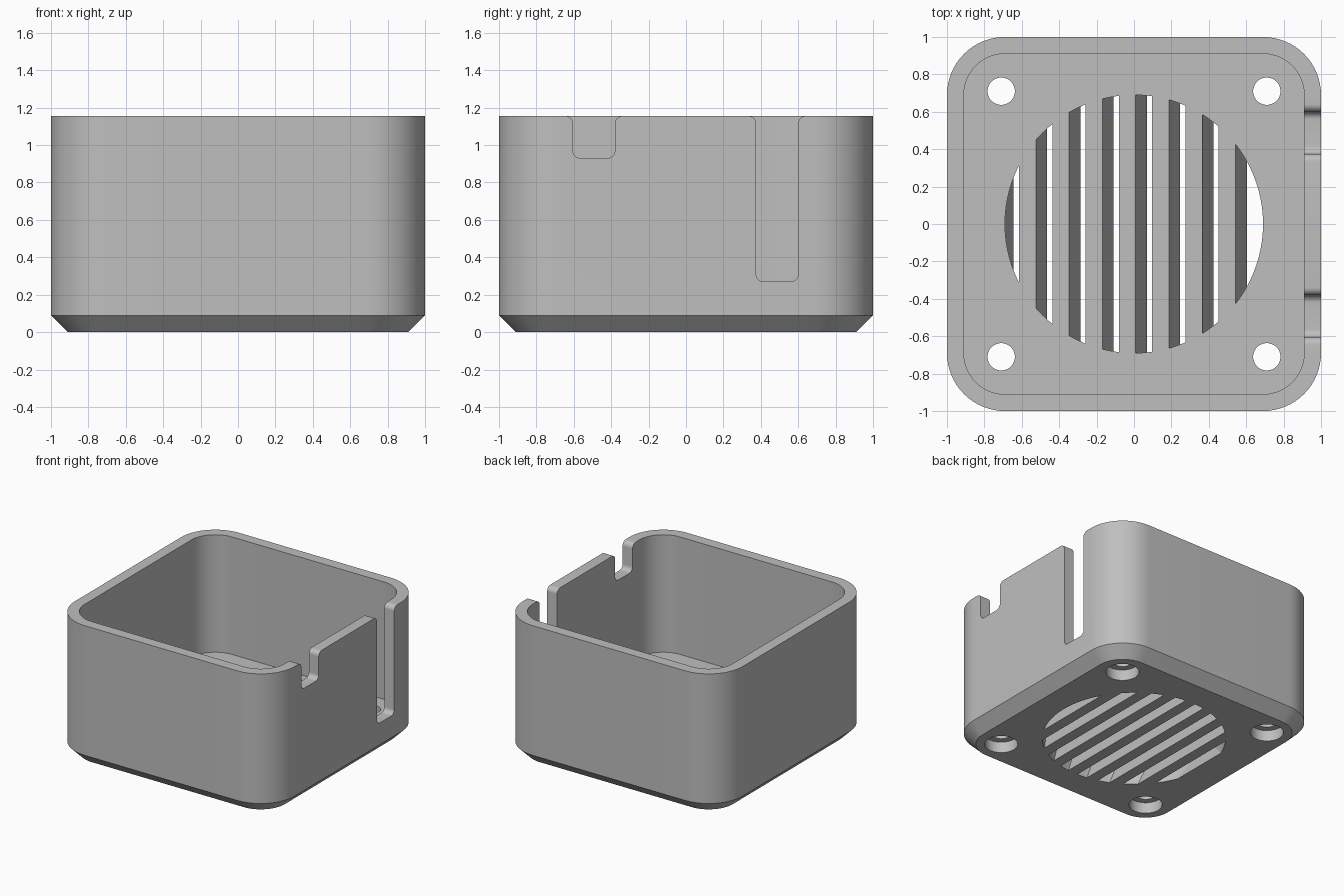
import bpy, bmesh, math

cube = bpy.data.objects.get("Cube")
if cube:
    bpy.data.objects.remove(cube, do_unlink=True)

HEIGHT, FLOOR, WALL = 1.155, 0.19, 0.09
CORNER = 0.31          # outer corner radius
VENT_R = 0.69

grey = bpy.data.materials.new("light grey plastic")
grey.use_nodes = True
COLOR = (0.52, 0.52, 0.52, 1)
grey.diffuse_color = COLOR
grey.node_tree.nodes["Principled BSDF"].inputs["Base Color"].default_value = COLOR


def make_object(name, bm):
    bmesh.ops.recalc_face_normals(bm, faces=bm.faces)
    mesh = bpy.data.meshes.new(name)
    bm.to_mesh(mesh)
    bm.free()
    mesh.materials.append(grey)
    obj = bpy.data.objects.new(name, mesh)
    bpy.context.collection.objects.link(obj)
    return obj


def arc(cx, cy, r, start, end, steps):
    return [(cx + r * math.cos(math.radians(start + (end - start) * i / steps)),
             cy + r * math.sin(math.radians(start + (end - start) * i / steps)))
            for i in range(steps + 1)]


def rounded_square(half, r):
    c = half - r
    pts = []
    for i, (sx, sy) in enumerate([(1, 1), (-1, 1), (-1, -1), (1, -1)]):
        pts += arc(sx * c, sy * c, r, i * 90, i * 90 + 90, 16)
    return pts


def loft(bm, rings):
    """Join closed rings of 3D points in order and cap both ends."""
    loops = [[bm.verts.new(p) for p in ring] for ring in rings]
    n = len(loops[0])
    for a, b in zip(loops, loops[1:]):
        for i in range(n):
            j = (i + 1) % n
            bm.faces.new((a[i], a[j], b[j], b[i]))
    bm.faces.new(loops[0][::-1])
    bm.faces.new(loops[-1])


def cylinder(name, x, y, r, z0, z1, steps=48):
    bm = bmesh.new()
    circle = arc(x, y, r, 0, 360, steps)[:-1]
    loft(bm, [[(px, py, z) for px, py in circle] for z in (z0, z1)])
    return make_object(name, bm)


def boolean(obj, tool, operation="DIFFERENCE"):
    mod = obj.modifiers.new("cut", "BOOLEAN")
    mod.object, mod.operation, mod.solver = tool, operation, "EXACT"
    bpy.context.view_layer.update()
    deps = bpy.context.evaluated_depsgraph_get()
    result = bpy.data.meshes.new_from_object(obj.evaluated_get(deps))
    obj.modifiers.clear()
    obj.data = result
    bpy.data.objects.remove(tool, do_unlink=True)


# Open box with chamfered base, lofted from the underside up and into the cavity
inner = CORNER - WALL
bm = bmesh.new()
loft(bm, [[(x, y, z) for x, y in rounded_square(half, r)] for half, r, z in [
    (1 - WALL, inner, 0), (1, CORNER, WALL), (1, CORNER, HEIGHT),
    (1 - WALL, inner, HEIGHT), (1 - WALL, inner, FLOOR)]])
case = make_object("case", bm)

# Counterbored screw holes in the floor corners
for sx in (-1, 1):
    for sy in (-1, 1):
        boolean(case, cylinder("screw_hole", sx * 0.71, sy * 0.71, 0.073, -0.1, 0.4))
        boolean(case, cylinder("counterbore", sx * 0.71, sy * 0.71, 0.125, -0.1, 0.09))

# Round vent opening
boolean(case, cylinder("vent_hole", 0, 0, VENT_R, -0.1, 0.4, 96))


# Cable notches in the left wall, rounded at the bottom and flared at the rim
def notch(y0, y1, bottom):
    r, top = 0.04, HEIGHT
    pts = arc(y0 + r, bottom + r, r, 180, 270, 8)
    pts += arc(y1 - r, bottom + r, r, 270, 360, 8)
    pts += arc(y1 + r, top - r, r, 180, 90, 8)
    pts += [(y1 + r, top + 0.1), (y0 - r, top + 0.1)]
    pts += arc(y0 - r, top - r, r, 90, 0, 8)
    bm = bmesh.new()
    loft(bm, [[(x, y, z) for y, z in pts] for x in (0.8, 1.1)])
    boolean(case, make_object("notch", bm))


notch(-0.605, -0.38, 0.93)
notch(0.375, 0.60, 0.27)

# Slanted slats trimmed to the round opening
bm = bmesh.new()
for k in range(8):
    top = -0.793 + 0.178 * k
    loft(bm, [[(x, -1, z), (x + 0.09, -1, z), (x + 0.09, 1, z), (x, 1, z)]
              for x, z in [(top + 0.06, 0), (top, FLOOR)]])
slats = make_object("vent_slats", bm)
boolean(slats, cylinder("slat_trim", 0, 0, VENT_R, -0.1, 0.4, 96), "INTERSECT")

# Smooth the rounded corners, keep hard edges
for obj in bpy.context.view_layer.objects:
    obj.select_set(obj in (case, slats))
bpy.context.view_layer.objects.active = case
bpy.ops.object.shade_smooth_by_angle(angle=math.radians(30))
